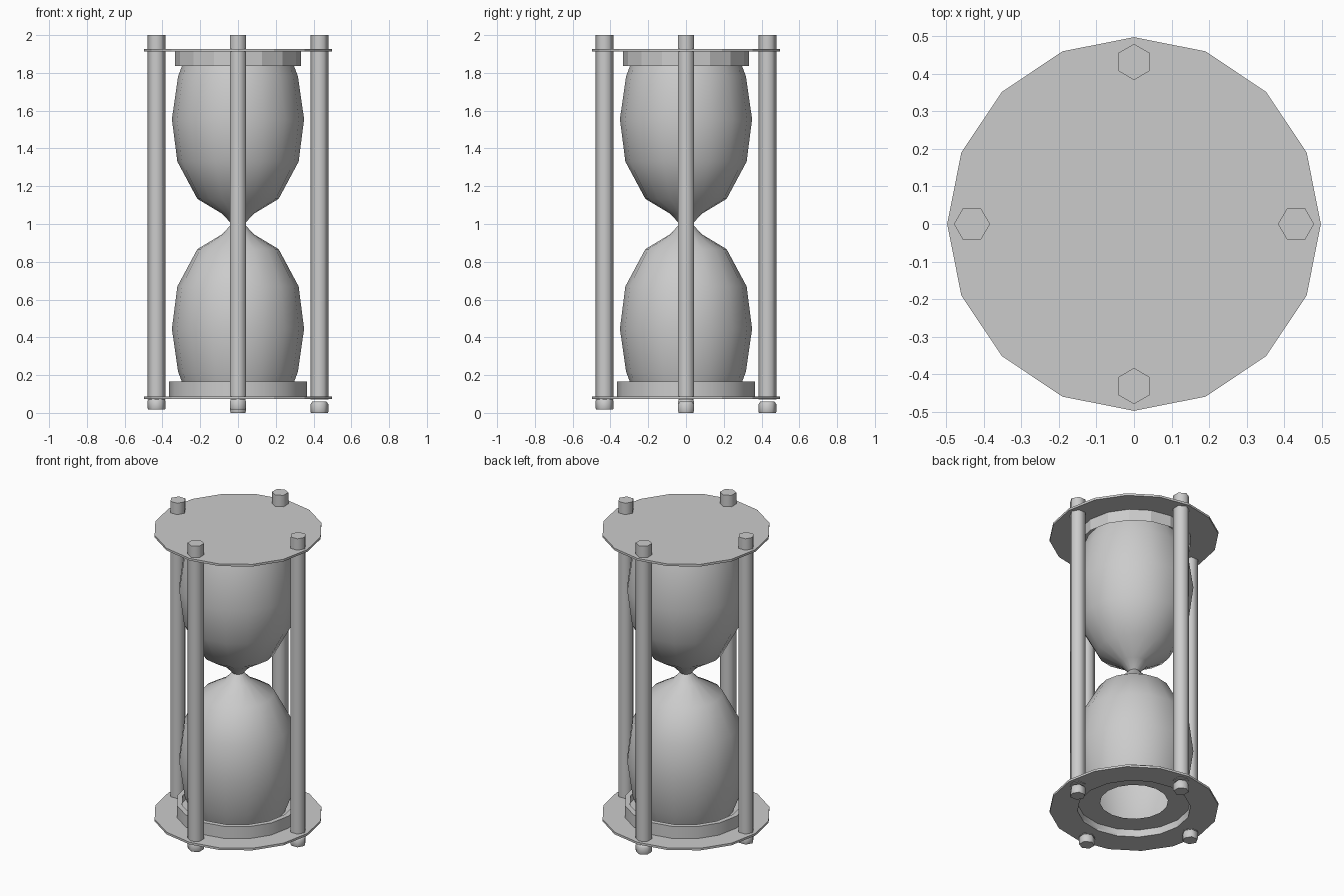
import bpy, bmesh
from math import sin, cos, pi, radians

if "Cube" in bpy.data.objects:
    bpy.data.objects.remove(bpy.data.objects["Cube"])


def lathe(name, profile, sides=16, loc=(0, 0, 0), rot=0, closed=False, smooth=40):
    """Revolve (radius, z) points about z; a zero radius becomes a pole."""
    bm = bmesh.new()
    rings = []
    for r, z in profile:
        if r == 0:
            rings.append([bm.verts.new((0, 0, z))] * sides)
        else:
            rings.append([bm.verts.new((r * cos(2 * pi * i / sides),
                                        r * sin(2 * pi * i / sides), z))
                          for i in range(sides)])
    pairs = list(zip(rings, rings[1:]))
    if closed:
        pairs.append((rings[-1], rings[0]))
    for a, b in pairs:
        for i in range(sides):
            j = (i + 1) % sides
            bm.faces.new(list(dict.fromkeys((a[i], a[j], b[j], b[i]))))
    # Merge the triangle fans of flat caps into single polygons
    poles = [v for v in bm.verts if v.co.x == 0 and v.co.y == 0]
    bmesh.ops.dissolve_verts(bm, verts=poles)
    bmesh.ops.recalc_face_normals(bm, faces=bm.faces[:])
    me = bpy.data.meshes.new(name)
    bm.to_mesh(me)
    bm.free()
    ob = bpy.data.objects.new(name, me)
    bpy.context.collection.objects.link(ob)
    ob.location = loc
    ob.rotation_euler.z = rot
    bpy.ops.object.select_all(action='DESELECT')
    ob.select_set(True)
    bpy.context.view_layer.objects.active = ob
    bpy.ops.object.shade_smooth_by_angle(angle=radians(smooth))
    return ob


# End plates: solid top, open-centred bottom
lathe("top_plate", [(0, 1.912), (0.497, 1.912), (0.497, 1.926), (0, 1.926)], smooth=15)
lathe("bottom_plate", [(0.333, 0.073), (0.497, 0.073), (0.497, 0.087), (0.333, 0.087)],
      closed=True, smooth=15)

# Collars that hold the glass
lathe("bottom_collar", [(0.364, 0.087), (0.364, 0.165), (0.333, 0.165), (0.333, 0.073)])
lathe("collar_floor", [(0.333, 0.12), (0.2, 0.12)])
lathe("top_collar", [(0.333, 1.912), (0.333, 1.837)], smooth=15)

# Glass: lower bulb profile, mirrored about the neck for the upper bulb
bulb = [(0.28, 0.12), (0.317, 0.217), (0.35, 0.445), (0.321, 0.67),
        (0.215, 0.867), (0.082, 0.947), (0.034, 1.0)]
upper = [(r, 2 - z) for r, z in reversed(bulb[:-1])]
lathe("glass_bulbs", bulb + upper, smooth=60)

# Four hexagonal posts with feet; two of the feet sit slightly higher
for k, side in enumerate(("right", "back", "left", "front")):
    a = k * pi / 2
    at = (0.431 * cos(a), 0.431 * sin(a), 0)
    lathe(side + "_post", [(0, 0.07), (0.048, 0.07), (0.048, 2), (0, 2)],
          6, at, a, smooth=65)
    z = 0 if k < 2 else 0.018
    lathe(side + "_foot", [(0, z), (0.045, z), (0.048, z + 0.008), (0.048, z + 0.045),
                           (0.038, z + 0.06), (0, z + 0.06)], 6, at, a, smooth=65)
